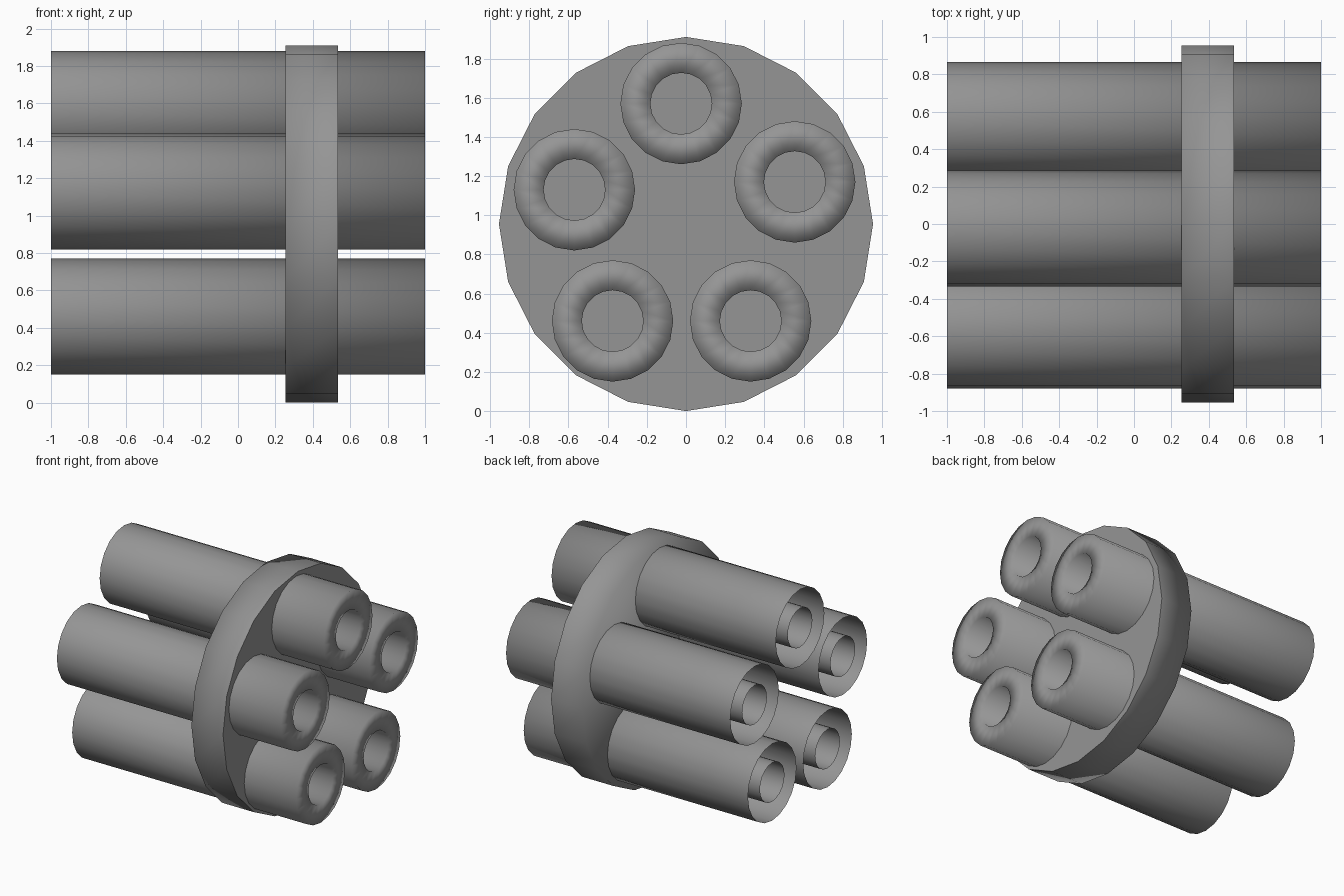
import bpy, bmesh, math

if "Cube" in bpy.data.objects:
    bpy.data.objects.remove(bpy.data.objects["Cube"])

SIDES = 20
grey = bpy.data.materials.new("mid_grey")
grey.diffuse_color = (0.3, 0.3, 0.3, 1)
grey.use_nodes = True
grey.node_tree.nodes["Principled BSDF"].inputs["Base Color"].default_value = grey.diffuse_color


def ring(bm, x, r, cy, cz):
    """Circle of vertices around the x axis, first vertex on top."""
    return [bm.verts.new((x, cy + r * math.sin(2 * math.pi * i / SIDES),
                          cz + r * math.cos(2 * math.pi * i / SIDES))) for i in range(SIDES)]


def bridge(bm, a, b):
    for i in range(SIDES):
        j = (i + 1) % SIDES
        bm.faces.new((a[i], a[j], b[j], b[i]))


def finish(bm, name):
    for f in bm.faces:
        f.smooth = True
    me = bpy.data.meshes.new(name)
    bm.to_mesh(me)
    bm.free()
    me.materials.append(grey)
    ob = bpy.data.objects.new(name, me)
    bpy.context.collection.objects.link(ob)


def tube(name, cy, cz, outer=0.31, inner=0.157):
    # outer shell, soft-shaded ring end and inner sleeve, open at the -x end
    bm = bmesh.new()
    loops = [ring(bm, x, r, cy, cz)
             for x, r in ((-1, outer), (1, outer), (1, inner), (-1, inner))]
    for a, b in zip(loops, loops[1:]):
        bridge(bm, b, a)
    # face winding: outward on the shell, into the bore on the sleeve
    bm.normal_update()
    if bm.faces[:][0].calc_center_median().z > cz and bm.faces[:][0].normal.z < 0:
        bmesh.ops.reverse_faces(bm, faces=bm.faces[:])
    finish(bm, name)


# Five parallel tubes
for name, cy, cz in (("top_tube", -0.025, 1.57), ("right_tube", 0.555, 1.17),
                     ("left_tube", -0.57, 1.13), ("lower_left_tube", -0.375, 0.46),
                     ("lower_right_tube", 0.33, 0.46)):
    tube(name, cy, cz)

# Holder disc: soft back edge, crisp front edge
bm = bmesh.new()
back = ring(bm, 0.253, 0.955, 0, 0.955)
front = ring(bm, 0.535, 0.955, 0, 0.955)
bridge(bm, back, front)
bm.faces.new(back)
cap = bm.faces.new(front)
bmesh.ops.recalc_face_normals(bm, faces=bm.faces[:])
for e in cap.edges:
    e.smooth = False
finish(bm, "holder_disc")
